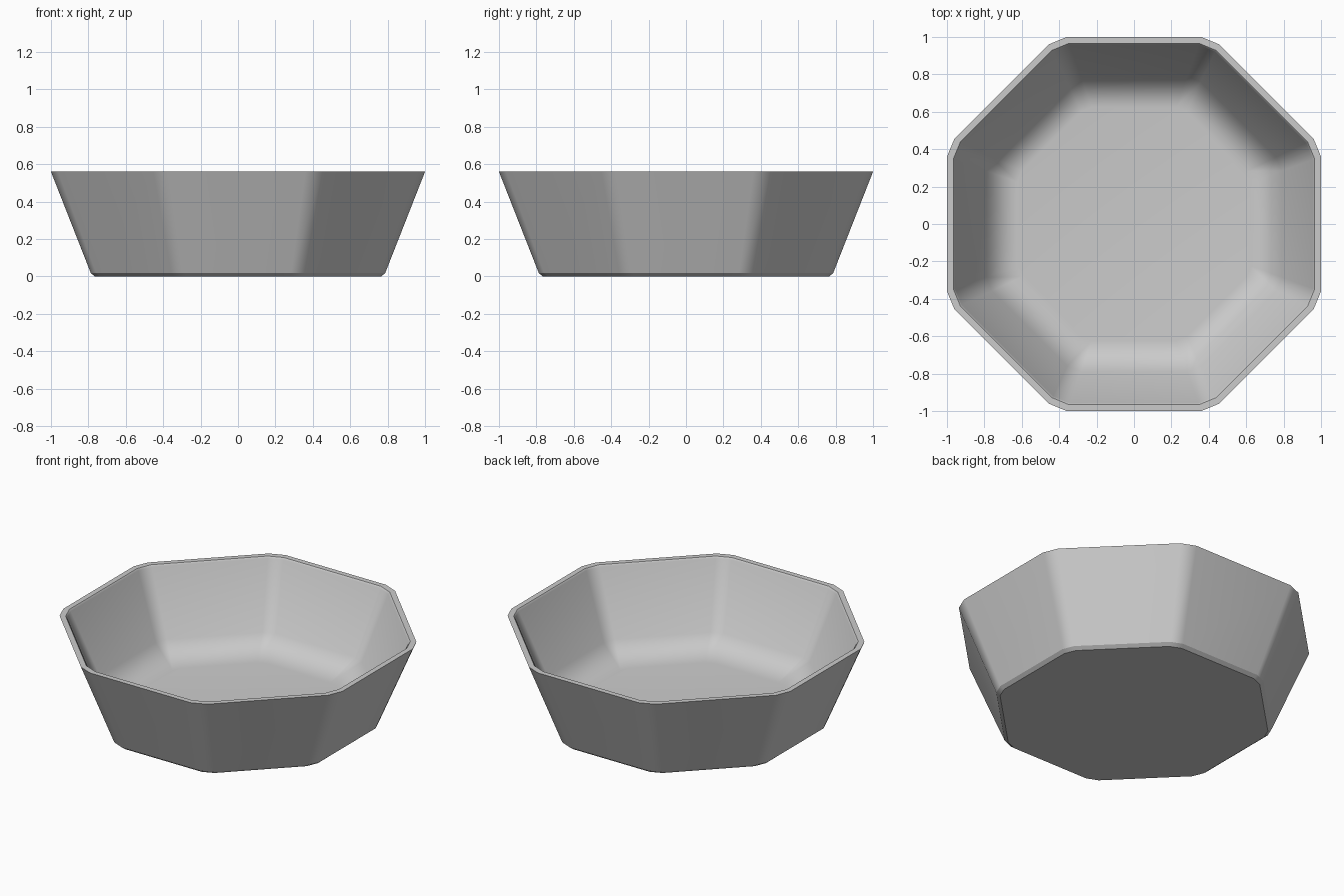
import bpy
import bmesh
import math

cube = bpy.data.objects.get("Cube")
if cube:
    bpy.data.objects.remove(cube, do_unlink=True)

# Pale grey glaze
grey = bpy.data.materials.new("pale grey")
grey.use_nodes = True
colour = (0.6, 0.6, 0.6, 1)
grey.diffuse_color = colour
grey.node_tree.nodes["Principled BSDF"].inputs["Base Color"].default_value = colour


def octagon(bm, apothem, z):
    """Ring of an octagon whose corners are chamfered."""
    ring = []
    for side in range(8):
        turn = side * math.pi / 4
        for along in (-0.36, 0.36):
            x = apothem * (math.cos(turn) - along * math.sin(turn))
            y = apothem * (math.sin(turn) + along * math.cos(turn))
            ring.append(bm.verts.new((x, y, z)))
    return ring


# Wall profile from the underside, over the rim, down to the inner floor
profile = [(0.765, 0), (0.787, 0.018), (1, 0.56), (0.966, 0.56),
           (0.957, 0.55), (0.79, 0.152), (0.625, 0.037)]

bm = bmesh.new()
rings = [octagon(bm, r, z) for r, z in profile]
for low, high in zip(rings, rings[1:]):
    for i in range(len(low)):
        j = (i + 1) % len(low)
        bm.faces.new((low[i], low[j], high[j], high[i]))
bm.faces.new(reversed(rings[0]))   # underside
bm.faces.new(rings[-1])            # inner floor

# Smooth shading, with crisp edges at the foot and the rim
for face in bm.faces:
    face.smooth = True
for ring in rings[:4]:
    for a, b in zip(ring, ring[1:] + ring[:1]):
        bm.edges.get((a, b)).smooth = False

mesh = bpy.data.meshes.new("bowl")
bm.to_mesh(mesh)
bm.free()
mesh.materials.append(grey)
bowl = bpy.data.objects.new("bowl", mesh)
bpy.context.collection.objects.link(bowl)

# Keep the broad sides flat and let the chamfers blend between them
weighted = bowl.modifiers.new("weighted normals", 'WEIGHTED_NORMAL')
weighted.keep_sharp = True
